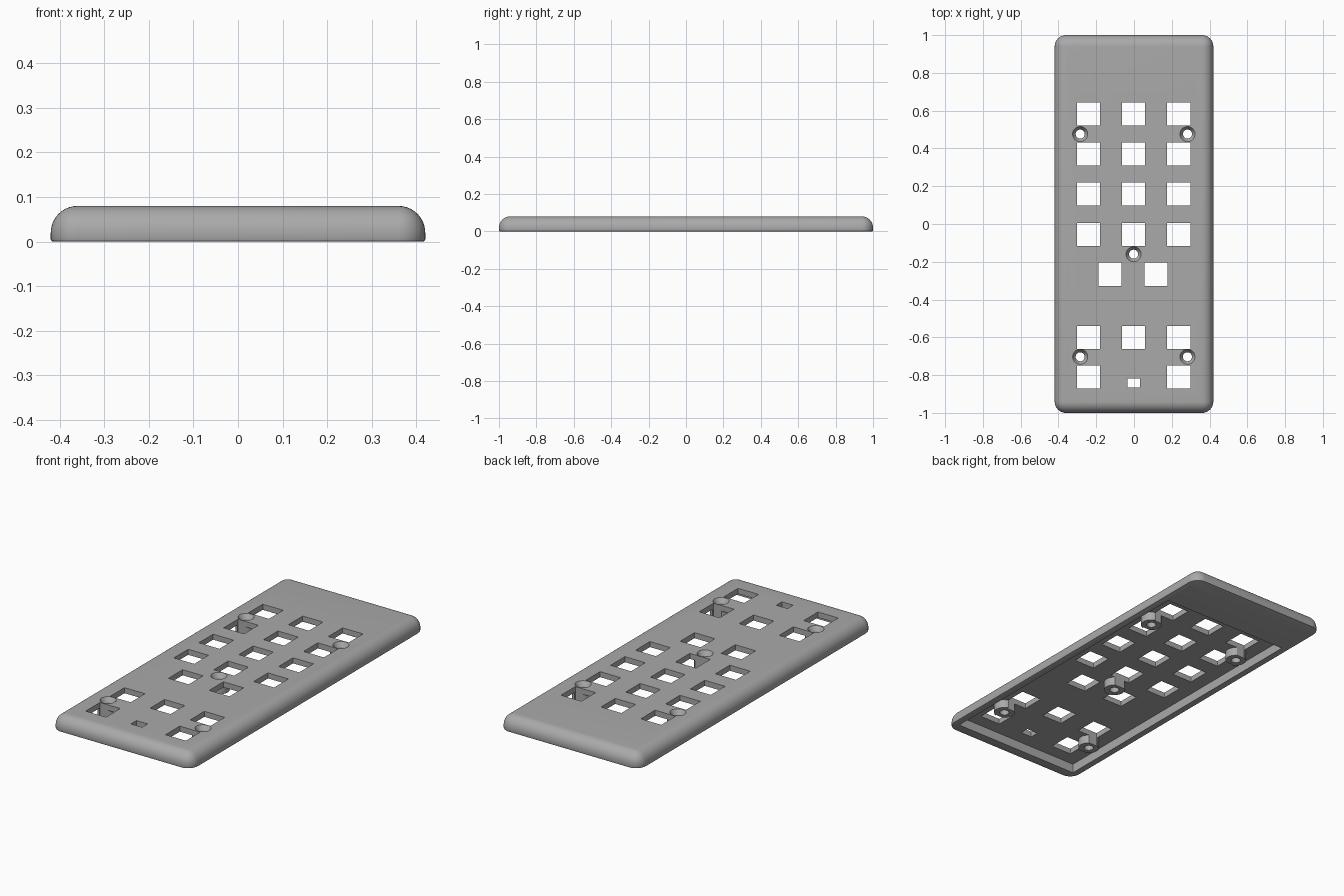
import bpy, bmesh, math
from mathutils import Matrix, Vector

cube = bpy.data.objects.get("Cube")
if cube:
    bpy.data.objects.remove(cube, do_unlink=True)

grey = bpy.data.materials.new("plain grey")
grey.use_nodes = True
COLOR = (0.4, 0.4, 0.4, 1)
grey.diffuse_color = COLOR
grey.node_tree.nodes["Principled BSDF"].inputs["Base Color"].default_value = COLOR

TOP, PLATE, ROUND = 0.08, 0.03, 0.06


def make_object(name, bm):
    bmesh.ops.recalc_face_normals(bm, faces=bm.faces)
    mesh = bpy.data.meshes.new(name)
    bm.to_mesh(mesh)
    bm.free()
    mesh.materials.append(grey)
    ob = bpy.data.objects.new(name, mesh)
    bpy.context.collection.objects.link(ob)
    return ob


def add_box(bm, x0, x1, y0, y1, z0, z1):
    centre = Vector((x0 + x1, y0 + y1, z0 + z1)) / 2
    size = Matrix.Diagonal((x1 - x0, y1 - y0, z1 - z0, 1))
    bmesh.ops.create_cube(bm, size=1, matrix=Matrix.Translation(centre) @ size)


def add_turned(bm, x, y, profile, sides=40):
    """Closed solid of revolution from (radius, height) pairs."""
    rings = []
    for r, z in profile:
        angles = [2 * math.pi * i / sides for i in range(sides)]
        rings.append([bm.verts.new((x + r * math.cos(a), y + r * math.sin(a), z)) for a in angles])
    for low, high in zip(rings, rings[1:]):
        for i in range(sides):
            j = (i + 1) % sides
            bm.faces.new((low[i], low[j], high[j], high[i]))
    bm.faces.new(rings[0][::-1])
    bm.faces.new(rings[-1])


def combine(target, tool, operation):
    mod = target.modifiers.new(operation.lower(), 'BOOLEAN')
    mod.object, mod.operation, mod.solver = tool, operation, 'EXACT'
    bpy.context.view_layer.objects.active = target
    bpy.ops.object.modifier_apply(modifier=mod.name)
    bpy.data.objects.remove(tool, do_unlink=True)


# Outer case with rounded corners and a rounded top edge
bm = bmesh.new()
add_box(bm, -0.42, 0.42, -1, 1, 0, TOP)
upper = [e for e in bm.edges if max(v.co.z for v in e.verts) > 0.01]
bmesh.ops.bevel(bm, geom=upper, offset=ROUND, segments=10, profile=0.5, affect='EDGES')
rim = [e for e in bm.edges if max(v.co.z for v in e.verts) < 0.001]
bmesh.ops.bevel(bm, geom=rim, offset=0.005, segments=2, profile=0.5, affect='EDGES')
case = make_object("top_case", bm)

# Hollow underside, leaving the far end solid
bm = bmesh.new()
add_box(bm, -0.382, 0.382, -0.945, 0.73, -0.05, TOP - PLATE)
combine(case, make_object("cavity_cutter", bm), 'DIFFERENCE')

# Screw bosses under the plate
screws = [(x, y) for x in (-0.285, 0.283) for y in (0.476, -0.703)] + [(-0.002, -0.16)]
bm = bmesh.new()
for x, y in screws:
    add_turned(bm, x, y, [(0.053, 0.004), (0.053, TOP - PLATE / 2)])
combine(case, make_object("screw_bosses", bm), 'UNION')

# Button windows, small slot and countersunk screw holes
columns = (-0.241, -0.002, 0.237)
windows = [(x, y) for y in (0.582, 0.37, 0.158, -0.056, -0.6) for x in columns]
windows += [(columns[0], -0.81), (columns[2], -0.81), (-0.127, -0.266), (0.117, -0.266)]
bm = bmesh.new()
for x, y in windows:
    h = 0.061
    add_box(bm, x - h, x + h, y - h, y + h, -0.05, 0.15)
add_box(bm, -0.035, 0.032, -0.866, -0.818, -0.05, 0.15)
for x, y in screws:
    add_turned(bm, x, y, [(0.024, -0.05), (0.024, 0.055), (0.04, TOP), (0.04, 0.15)])
combine(case, make_object("hole_cutter", bm), 'DIFFERENCE')

# Smooth the rounded parts, keep cut edges crisp
bpy.ops.object.select_all(action='DESELECT')
case.select_set(True)
bpy.context.view_layer.objects.active = case
bpy.ops.object.shade_smooth_by_angle(angle=math.radians(30))
